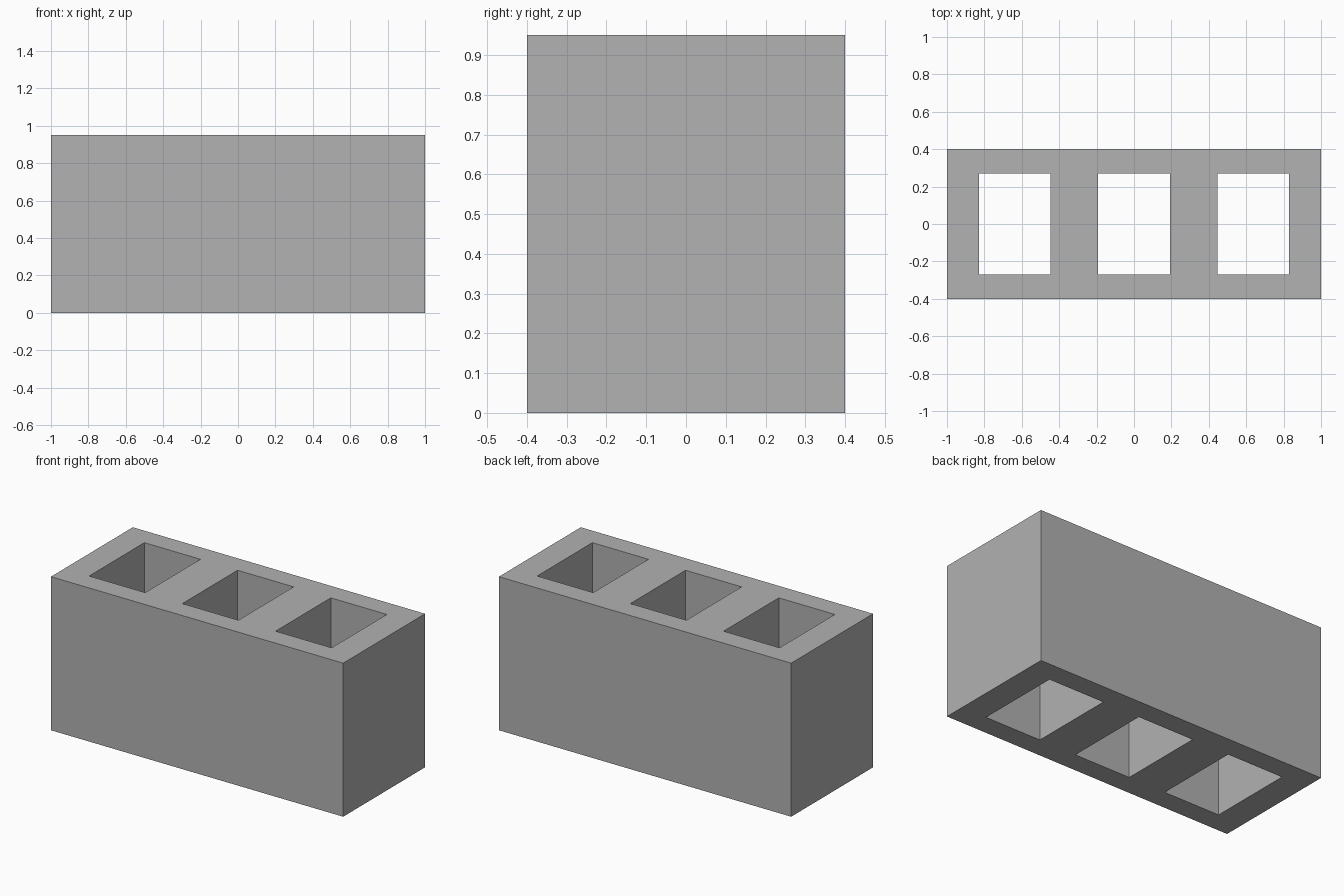
import bpy
import bmesh

cube = bpy.data.objects.get("Cube")
if cube:
    bpy.data.objects.remove(cube, do_unlink=True)

HEIGHT = 0.95
HALF_X, HALF_Y = 1.0, 0.4
HOLE_CENTRES = (-0.638, 0.0, 0.638)
HOLE_HALF_X, HOLE_HALF_Y = 0.192, 0.27

# Material
concrete = bpy.data.materials.new("concrete grey")
concrete.use_nodes = True
GREY = (0.445, 0.445, 0.445, 1.0)
concrete.diffuse_color = GREY
concrete.node_tree.nodes["Principled BSDF"].inputs["Base Color"].default_value = GREY

# Footprint: grid cells around three rectangular openings
xs = [-HALF_X]
for c in HOLE_CENTRES:
    xs += [c - HOLE_HALF_X, c + HOLE_HALF_X]
xs.append(HALF_X)
ys = [-HALF_Y, -HOLE_HALF_Y, HOLE_HALF_Y, HALF_Y]

bm = bmesh.new()
grid = [[bm.verts.new((x, y, 0)) for y in ys] for x in xs]
for i in range(len(xs) - 1):
    for j in range(len(ys) - 1):
        if j == 1 and i % 2 == 1:
            continue  # opening
        bm.faces.new((grid[i][j], grid[i + 1][j],
                      grid[i + 1][j + 1], grid[i][j + 1]))

# Raise the footprint into a solid block, keeping the underside
result = bmesh.ops.extrude_face_region(bm, geom=bm.faces[:], use_keep_orig=True)
top = [g for g in result["geom"] if isinstance(g, bmesh.types.BMVert)]
bmesh.ops.translate(bm, verts=top, vec=(0, 0, HEIGHT))
bmesh.ops.recalc_face_normals(bm, faces=bm.faces[:])

mesh = bpy.data.meshes.new("hollow_block")
bm.to_mesh(mesh)
bm.free()
mesh.materials.append(concrete)
block = bpy.data.objects.new("hollow_block", mesh)
bpy.context.collection.objects.link(block)
